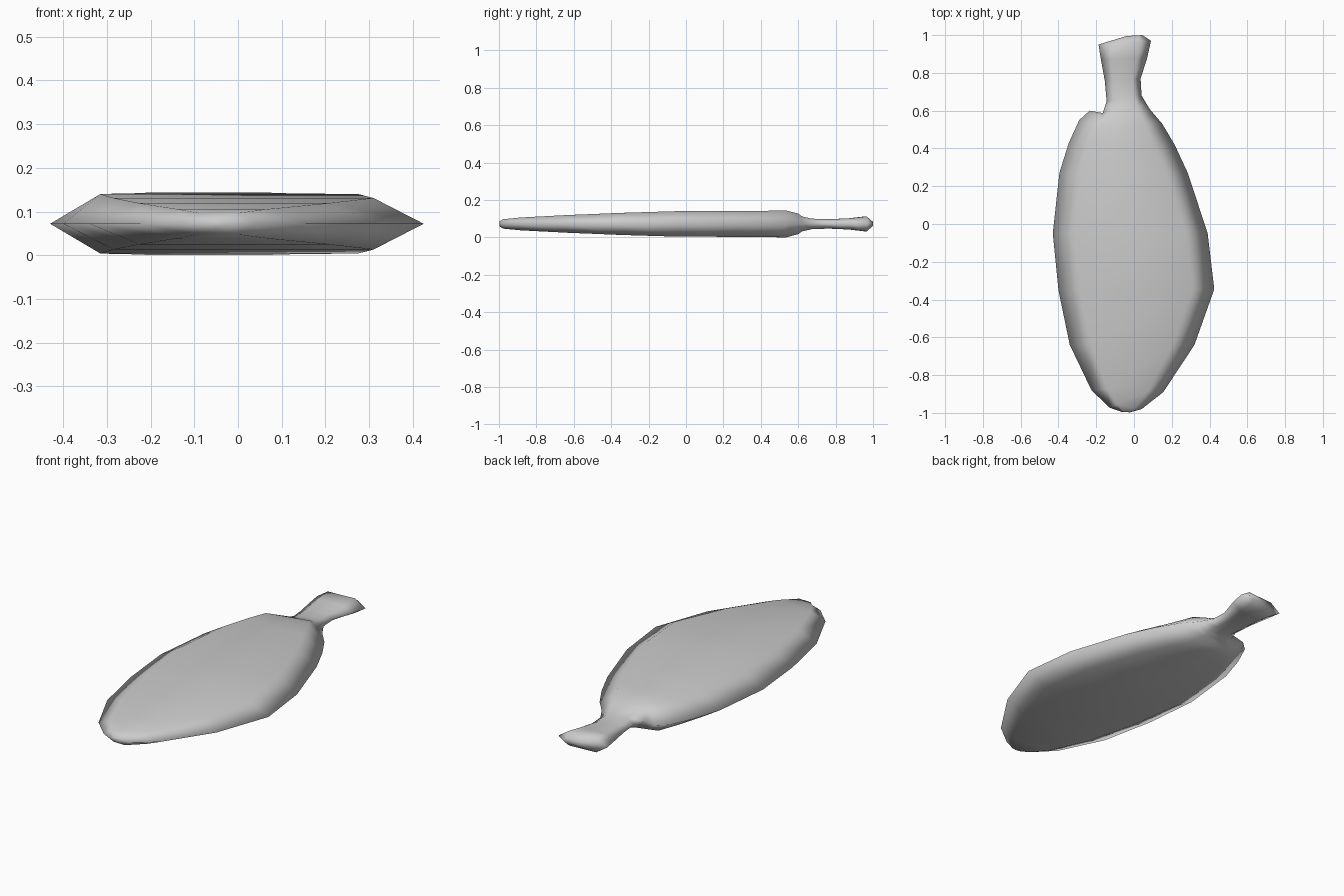
import bpy, bmesh
from mathutils import Vector

if "Cube" in bpy.data.objects:
    bpy.data.objects.remove(bpy.data.objects["Cube"])

MID = 0.073  # height of the thin rim

# Stations along the paddle: left rim x, y, right rim x, y, half thickness, left shoulder y shift
stations = [
    (-0.065, -0.995, -0.02, -0.997, 0.014, 0),
    (-0.13, -0.972, 0.04, -0.98, 0.025, 0.02),
    (-0.225, -0.88, 0.155, -0.89, 0.034, 0.01),
    (-0.34, -0.64, 0.32, -0.64, 0.047, 0),
    (-0.40, -0.35, 0.425, -0.345, 0.059, 0),
    (-0.43, -0.05, 0.39, -0.05, 0.068, 0),
    (-0.395, 0.27, 0.285, 0.27, 0.069, 0),
    (-0.345, 0.43, 0.215, 0.42, 0.070, 0),
    (-0.29, 0.55, 0.15, 0.53, 0.072, -0.03),
    (-0.235, 0.60, 0.09, 0.60, 0.055, -0.04),
    (-0.165, 0.587, 0.07, 0.63, 0.040, 0.01),
    (-0.145, 0.65, 0.04, 0.68, 0.028, 0),
    (-0.155, 0.76, 0.035, 0.77, 0.025, 0),
    (-0.175, 0.87, 0.07, 0.88, 0.030, 0),
    (-0.188, 0.95, 0.09, 0.97, 0.040, 0),
    (-0.04, 0.995, 0.045, 1.0, 0.012, 0),
]


def section(bm, xl, yl, xr, yr, h, dy):
    """Six-sided ring: pointed rims with a flat top and bottom."""
    left, right = Vector((xl, yl, MID)), Vector((xr, yr, MID))
    w = xr - xl
    t = min(0.115, 0.22 * w) / w
    a = left.lerp(right, t) + Vector((0, dy, 0))
    b = right.lerp(left, t)
    up = Vector((0, 0, h))
    pts = [left, a + up, b + up, right, b - up, a - up]
    return [bm.verts.new(p) for p in pts]


# Paddle blade and flared handle as one continuous skin
bm = bmesh.new()
rings = [section(bm, *s) for s in stations]
for r0, r1 in zip(rings, rings[1:]):
    for i in range(6):
        j = (i + 1) % 6
        bm.faces.new((r0[i], r0[j], r1[j], r1[i]))
bm.faces.new(rings[0])
bm.faces.new(rings[-1])
bmesh.ops.recalc_face_normals(bm, faces=bm.faces)
zmin = min(v.co.z for v in bm.verts)
bmesh.ops.translate(bm, verts=bm.verts, vec=(0, 0, -zmin))
for f in bm.faces:
    f.smooth = True
mesh = bpy.data.meshes.new("flat_paddle")
bm.to_mesh(mesh)
bm.free()
paddle = bpy.data.objects.new("flat_paddle", mesh)
bpy.context.collection.objects.link(paddle)
